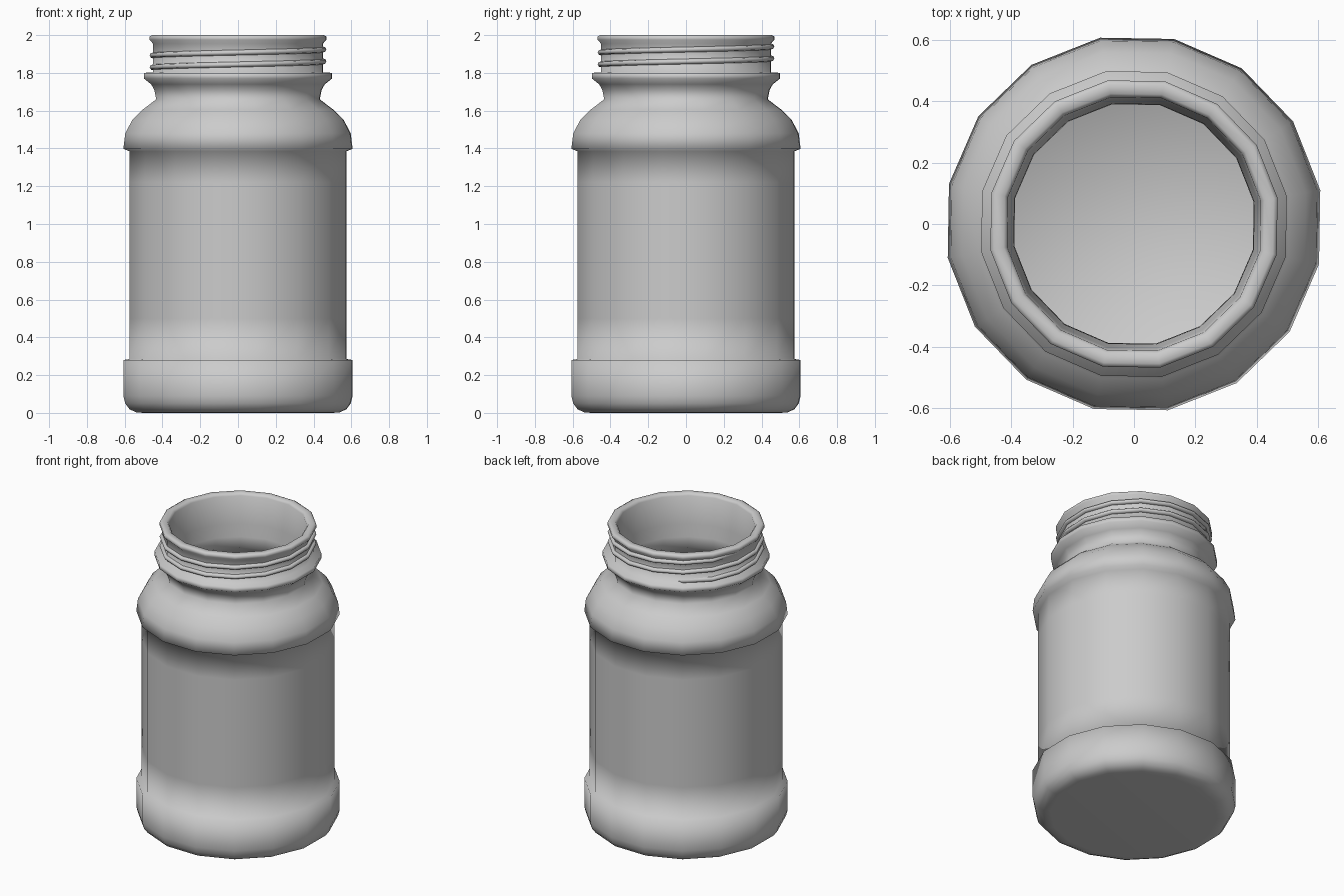
import bpy, bmesh
from math import sin, cos, radians, pi, tau

if "Cube" in bpy.data.objects:
    bpy.data.objects.remove(bpy.data.objects["Cube"])

SIDES = 16
TURN = radians(10.3)   # rotation of the facets
K = cos(TURN)          # profiles are silhouette half-widths, so divide by this


def finish(bm, name):
    bmesh.ops.recalc_face_normals(bm, faces=bm.faces)
    mesh = bpy.data.meshes.new(name)
    bm.to_mesh(mesh)
    bm.free()
    for p in mesh.polygons:
        p.use_smooth = True
    ob = bpy.data.objects.new(name, mesh)
    bpy.context.collection.objects.link(ob)
    return ob


def lathe(name, profile):
    """Revolve a profile of (half width, z); both ends are capped."""
    bm = bmesh.new()
    rings = []
    for w, z in profile:
        rings.append([bm.verts.new((w / K * cos(TURN + tau * i / SIDES),
                                    w / K * sin(TURN + tau * i / SIDES), z))
                      for i in range(SIDES)])
    for a, b in zip(rings, rings[1:]):
        for i in range(SIDES):
            j = (i + 1) % SIDES
            bm.faces.new((a[i], a[j], b[j], b[i]))
    bm.faces.new(rings[0])
    bm.faces.new(rings[-1])
    return finish(bm, name)


def helix(name, section, z0, pitch, turns, start):
    """Sweep a small (half width, dz) section upward around the neck."""
    bm = bmesh.new()
    steps = int(turns * SIDES)
    rings = []
    for s in range(steps + 1):
        a = TURN + tau * (s + start) / SIDES
        fade = min(1, s / 2, (steps - s) / 2)   # thread ends sink into the neck
        z = z0 + pitch * s / SIDES
        rings.append([bm.verts.new(((0.437 + (w - 0.437) * fade) / K * cos(a),
                                    (0.437 + (w - 0.437) * fade) / K * sin(a),
                                    z + dz)) for w, dz in section])
    n = len(section)
    for p, q in zip(rings, rings[1:]):
        for i in range(n):
            j = (i + 1) % n
            bm.faces.new((p[i], p[j], q[j], q[i]))
    return finish(bm, name)


# jar shell: outside from the base up, over the rim, then down the inside
outer = [(0.50, 0.008), (0.54, 0.008), (0.575, 0.02), (0.597, 0.05), (0.607, 0.09),
         (0.607, 0.28), (0.575, 0.285), (0.575, 0.5), (0.575, 1.22), (0.575, 1.385),
         (0.607, 1.398), (0.597, 1.48), (0.56, 1.55), (0.505, 1.605), (0.433, 1.66),
         (0.443, 1.71), (0.46, 1.74), (0.498, 1.77), (0.498, 1.80), (0.45, 1.803),
         (0.45, 1.955), (0.468, 1.975), (0.468, 1.993), (0.455, 2.0)]
inner = [(0.425, 2.0), (0.413, 1.985), (0.405, 1.80), (0.392, 1.72), (0.39, 1.65),
         (0.475, 1.575), (0.53, 1.52), (0.558, 1.46), (0.53, 1.35), (0.53, 0.30),
         (0.56, 0.24), (0.56, 0.10), (0.52, 0.05)]
# base starts with a foot that touches the ground
outer[0:2] = [(0.50, 0.0), (0.54, 0.003)]
lathe("jar", outer + inner)

# screw thread around the neck
helix("screw_thread", [(0.437, -0.018), (0.463, -0.010), (0.468, 0.0),
                       (0.463, 0.010), (0.437, 0.018)],
      z0=1.815, pitch=0.063, turns=2.25, start=4)
